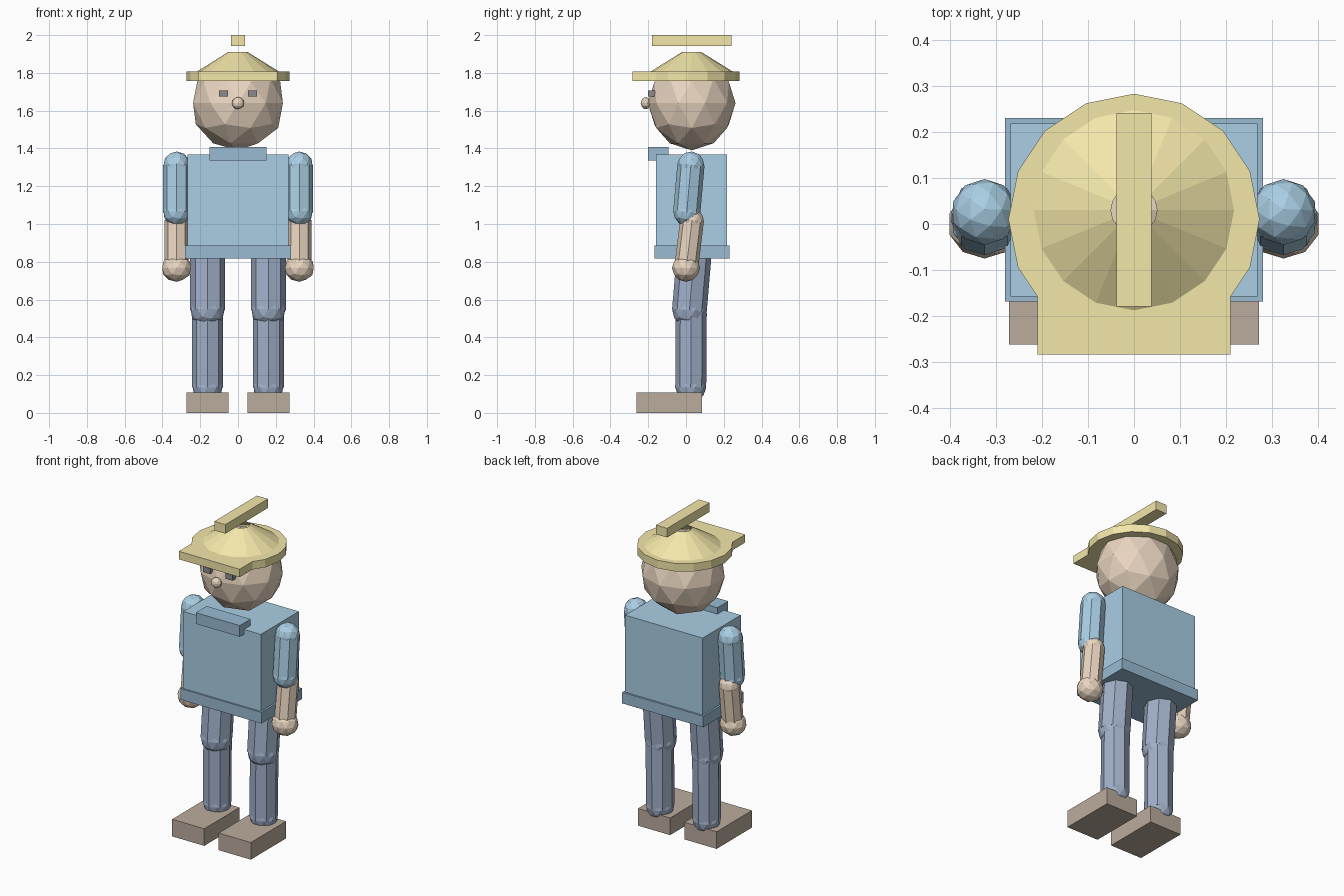
import bpy, bmesh, math
from mathutils import Matrix, Vector

if "Cube" in bpy.data.objects:
    bpy.data.objects.remove(bpy.data.objects["Cube"])


def mat(name, r, g, b):
    m = bpy.data.materials.new(name)
    m.diffuse_color = (r, g, b, 1)
    m.use_nodes = True
    m.node_tree.nodes["Principled BSDF"].inputs["Base Color"].default_value = m.diffuse_color
    return m


SHIRT = mat("shirt_blue", 0.40, 0.62, 0.78)
TRIM = mat("trim_blue", 0.32, 0.50, 0.65)
SKIN = mat("skin", 0.82, 0.67, 0.53)
DENIM = mat("denim", 0.35, 0.43, 0.58)
HAT = mat("hat_yellow", 0.90, 0.80, 0.40)
SHOE = mat("shoe_brown", 0.50, 0.41, 0.34)
DARK = mat("eye_dark", 0.26, 0.26, 0.28)


def finish(bm, name, material):
    me = bpy.data.meshes.new(name)
    bm.to_mesh(me)
    bm.free()
    me.materials.append(material)
    ob = bpy.data.objects.new(name, me)
    bpy.context.collection.objects.link(ob)
    return ob


def box(name, material, x, y, z):
    """Box from (min, max) pairs."""
    bm = bmesh.new()
    lo, hi = Vector((x[0], y[0], z[0])), Vector((x[1], y[1], z[1]))
    m = Matrix.Translation((lo + hi) / 2) @ Matrix.Diagonal((*(hi - lo), 1))
    bmesh.ops.create_cube(bm, size=1, matrix=m)
    return finish(bm, name, material)


def ball(name, material, centre, radii):
    bm = bmesh.new()
    m = Matrix.Translation(centre) @ Matrix.Diagonal((*radii, 1))
    bmesh.ops.create_icosphere(bm, subdivisions=2, radius=1, matrix=m)
    return finish(bm, name, material)


def cone(name, material, centre, depth, r1, r2, caps, sides=16):
    bm = bmesh.new()
    bmesh.ops.create_cone(bm, cap_ends=caps, segments=sides, radius1=r1, radius2=r2,
                          depth=depth, matrix=Matrix.Translation(centre))
    return finish(bm, name, material)


def limb(name, material, x, top, bottom, r):
    """Eight-sided tube between two (y, z) points with a ball at each end."""
    bm = bmesh.new()
    a, b = Vector((x, *top)), Vector((x, *bottom))
    d = a - b
    tilt = Matrix.Rotation(-math.atan2(d.y, d.z), 4, 'X')
    bmesh.ops.create_cone(bm, cap_ends=True, segments=8, radius1=r, radius2=r,
                          depth=d.length, matrix=Matrix.Translation((a + b) / 2) @ tilt)
    for p in (a, b):
        bmesh.ops.create_icosphere(bm, subdivisions=2, radius=r,
                                   matrix=Matrix.Translation(p) @ tilt)
    return finish(bm, name, material)


# Torso, hem and collar
box("torso", SHIRT, (-0.268, 0.268), (-0.158, 0.218), (0.83, 1.367))
box("hem", TRIM, (-0.28, 0.28), (-0.168, 0.23), (0.817, 0.886))
box("collar", TRIM, (-0.152, 0.152), (-0.20, -0.093), (1.337, 1.407))

# Head and nose
ball("head", SKIN, (0, 0.03, 1.64), (0.25, 0.232, 0.25))
ball("nose", SKIN, (0, -0.213, 1.64), (0.033, 0.027, 0.032))

# Hat: open-topped crown, brim, front bill and floating ridge
cone("hat_crown", HAT, (0, 0.03, 1.848), 0.126, 0.253, 0.05, False)
cone("hat_brim", HAT, (0, 0.01, 1.782), 0.05, 0.273, 0.273, True)
box("hat_bill", HAT, (-0.21, 0.21), (-0.284, -0.06), (1.757, 1.807))
box("hat_ridge", HAT, (-0.038, 0.038), (-0.179, 0.241), (1.943, 2.0))

# Paired parts
for side, s in (("left", -1), ("right", 1)):
    def span(a, b):
        return tuple(sorted((s * a, s * b)))

    box(side + "_eye", DARK, span(0.053, 0.101), (-0.20, -0.16), (1.674, 1.708))
    # Arm and hand
    limb(side + "_upper_arm", SHIRT, s * 0.325, (0.026, 1.312), (0.004, 1.062), 0.072)
    limb(side + "_forearm", SKIN, s * 0.325, (0.032, 1.02), (0.004, 0.79), 0.063)
    ball(side + "_hand", SKIN, (s * 0.325, 0.0, 0.767), (0.08, 0.075, 0.073))
    # Leg and shoe
    limb(side + "_thigh", DENIM, s * 0.161, (0.045, 0.86), (0.018, 0.542), 0.092)
    limb(side + "_shin", DENIM, s * 0.161, (0.028, 0.53), (0.025, 0.135), 0.082)
    box(side + "_shoe", SHOE, span(0.05, 0.272), (-0.262, 0.086), (0, 0.107))
